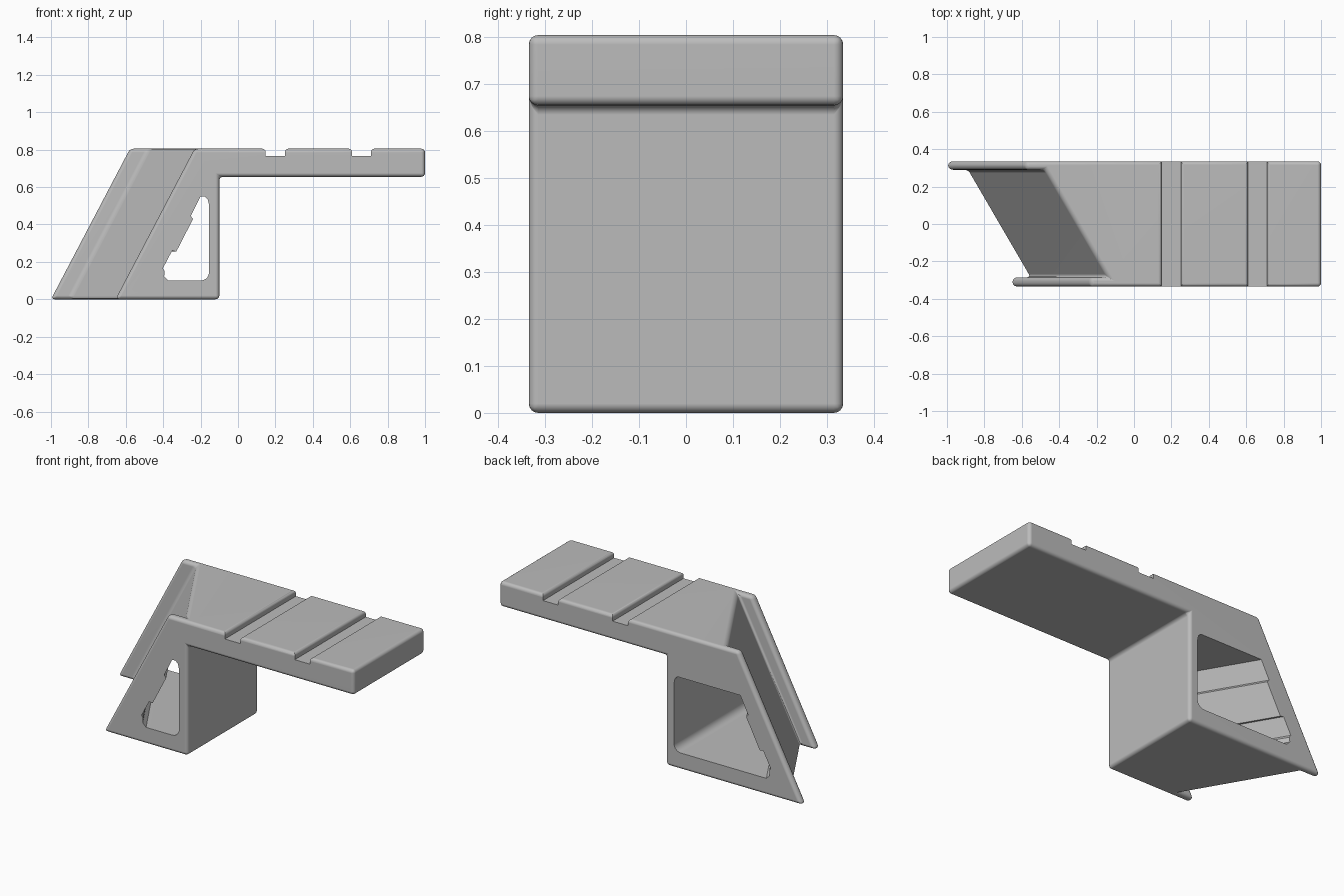
import bpy, bmesh, math

old = bpy.data.objects.get("Cube")
if old:
    bpy.data.objects.remove(old, do_unlink=True)

HALF = 0.335        # half width in y
TOP = 0.805         # deck height
SLANT = 0.525       # x lean per unit of height
SKEW = 0.586        # x shift of the slanted wall per unit of depth

grey = bpy.data.materials.new("warm_grey")
grey.use_nodes = True
colour = (0.5, 0.5, 0.5, 1)
grey.diffuse_color = colour
grey.node_tree.nodes["Principled BSDF"].inputs["Base Color"].default_value = colour


def loft(name, ring_a, ring_b):
    """Closed solid between two matching rings of points."""
    bm = bmesh.new()
    a = [bm.verts.new(p) for p in ring_a]
    b = [bm.verts.new(p) for p in ring_b]
    bm.faces.new(a)
    bm.faces.new(b[::-1])
    for i in range(len(a)):
        j = (i + 1) % len(a)
        bm.faces.new((a[j], a[i], b[i], b[j]))
    bmesh.ops.recalc_face_normals(bm, faces=bm.faces)
    mesh = bpy.data.meshes.new(name)
    bm.to_mesh(mesh)
    bm.free()
    obj = bpy.data.objects.new(name, mesh)
    bpy.context.collection.objects.link(obj)
    return obj


def along_y(name, profile, y0, y1):
    return loft(name, [(x, y0, z) for x, z in profile],
                [(x, y1, z) for x, z in profile])


def arc(cx, cz, r, start, end, steps=5):
    return [(cx + r * math.cos(math.radians(start + (end - start) * i / steps)),
             cz + r * math.sin(math.radians(start + (end - start) * i / steps)))
            for i in range(steps + 1)]


# Leg and cantilevered deck in one side profile
profile = [(-1, 0), (-0.1, 0), (-0.1, 0.655), (1, 0.655), (1, TOP),
           (-1 + SLANT * TOP, TOP)]
body = along_y("leg_and_deck", profile, -HALF, HALF)
body.data.materials.append(grey)

# Leaning channel behind the two side lips
plan = [(-1.4, 0.29), (-0.895, 0.29), (-0.56, -0.285), (-0.655, -0.285),
        (-0.655, -0.5), (-1.4, -0.5)]
channel = loft("channel_cutter",
               [(x - 0.2 * SLANT, y, -0.2) for x, y in plan],
               [(x + SLANT, y, 1) for x, y in plan])

# Two cross grooves with rounded shoulders
grooves = []
for x0, x1 in ((0.148, 0.25), (0.61, 0.71)):
    r = 0.018
    right = arc(x1 + r, TOP - r, r, 180, 90)
    left = arc(x0 - r, TOP - r, r, 90, 0)
    shape = ([(x0, 0.767), (x1, 0.767)] + right +
             [(x1 + r, 0.9), (x0 - r, 0.9)] + left)
    grooves.append(along_y("groove_cutter", shape, -0.5, 0.5))

# Tunnel through the leg: straight inner side, stepped slanted side
straight = (arc(-0.2, 0.145, 0.045, -90, 0) +
            [(-0.155, 0.505), (-0.162, 0.535), (-0.178, 0.55)])
stepped = [(-0.2, 0.55), (-0.253, 0.445), (-0.24, 0.43), (-0.33, 0.255),
           (-0.352, 0.26), (-0.402, 0.165), (-0.392, 0.15), (-0.395, 0.122),
           (-0.373, 0.1)]


def tunnel_ring(y):
    shift = -(y + HALF) * SKEW
    return ([(x, y, z) for x, z in straight] +
            [(x + shift, y, z) for x, z in stepped])


tunnel = loft("tunnel_cutter", tunnel_ring(-0.345), tunnel_ring(0.4))


def cut(cutter):
    mod = body.modifiers.new(cutter.name, "BOOLEAN")
    mod.operation = "DIFFERENCE"
    mod.solver = "EXACT"
    mod.object = cutter
    cutter.hide_render = True


# Cut the channel, round the edges, then cut grooves and tunnel
cut(channel)
bevel = body.modifiers.new("round_edges", "BEVEL")
bevel.width = 0.02
bevel.segments = 4
bevel.limit_method = "ANGLE"
bevel.angle_limit = math.radians(25)
for groove in grooves:
    cut(groove)
cut(tunnel)

# Bake the result and drop the cutters
bpy.context.view_layer.update()
graph = bpy.context.evaluated_depsgraph_get()
final = bpy.data.meshes.new_from_object(body.evaluated_get(graph))
body.modifiers.clear()
body.data = final
for cutter in [channel, tunnel] + grooves:
    bpy.data.objects.remove(cutter, do_unlink=True)
final.materials.clear()
final.materials.append(grey)
for poly in final.polygons:
    poly.material_index = 0

bpy.ops.object.select_all(action="DESELECT")
body.select_set(True)
bpy.context.view_layer.objects.active = body
bpy.ops.object.shade_smooth_by_angle(angle=math.radians(30))
body.modifiers.new("even_normals", "WEIGHTED_NORMAL").keep_sharp = True
